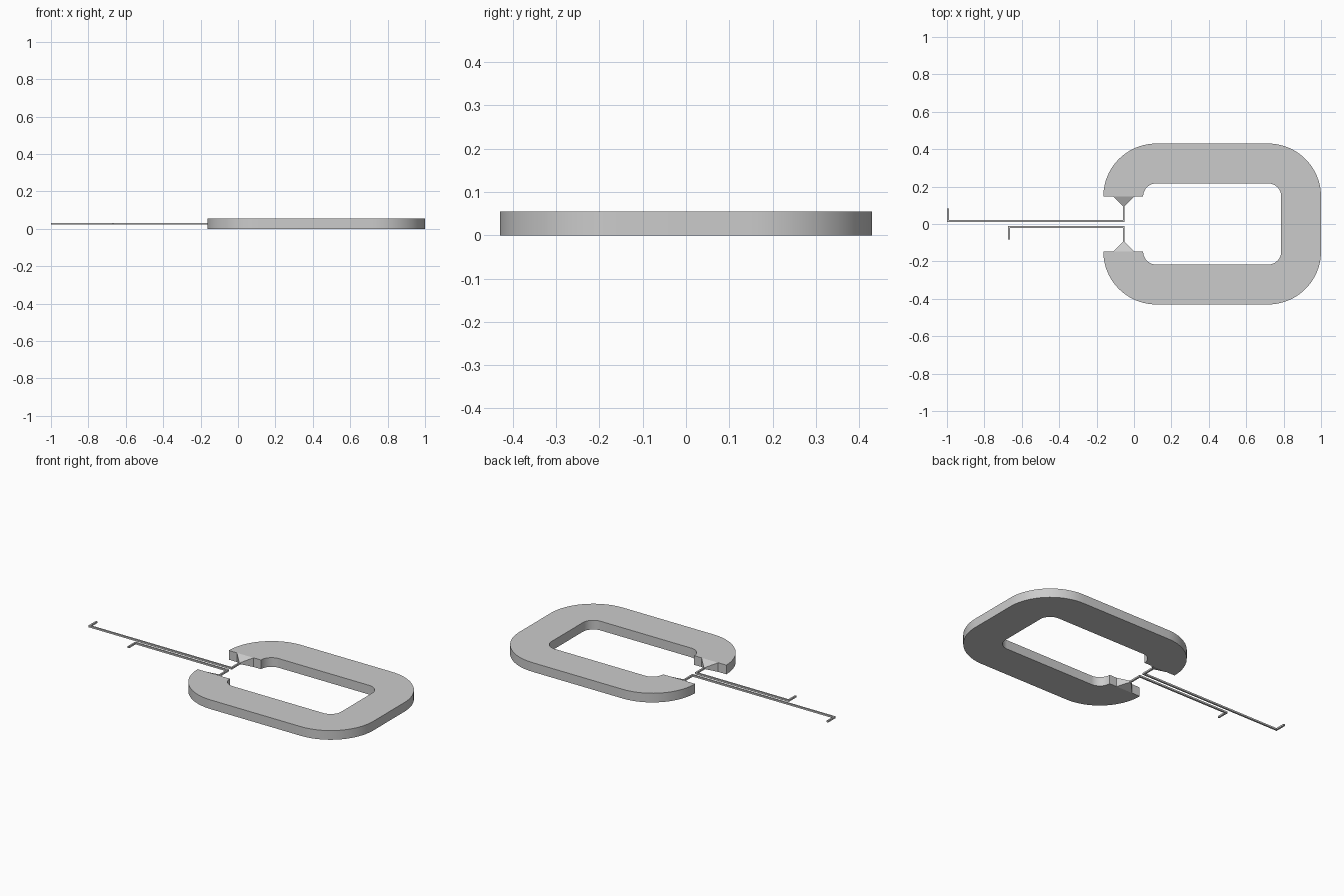
import bpy, bmesh
from math import sin, cos, pi
from mathutils import Vector

if "Cube" in bpy.data.objects:
    bpy.data.objects.remove(bpy.data.objects["Cube"])

H = 0.055          # body thickness
MID = H / 2        # wire centre height
W = 0.005          # wire half width
GAP = 0.147        # half opening of the loop
TIP = 0.096        # funnel tip distance from centre line
CX = -0.055        # centre of the loop's cut ends


def make_object(name, bm):
    bmesh.ops.recalc_face_normals(bm, faces=bm.faces)
    mesh = bpy.data.meshes.new(name)
    bm.to_mesh(mesh)
    bm.free()
    ob = bpy.data.objects.new(name, mesh)
    bpy.context.collection.objects.link(ob)
    return ob


def prism(name, outline, z0, z1):
    bm = bmesh.new()
    face = bm.faces.new([bm.verts.new((x, y, z0)) for x, y in outline])
    ext = bmesh.ops.extrude_face_region(bm, geom=[face])
    top = [v for v in ext["geom"] if isinstance(v, bmesh.types.BMVert)]
    bmesh.ops.translate(bm, verts=top, vec=(0, 0, z1 - z0))
    return make_object(name, bm)


def arc(cx, cy, r, a0, a1, n=20):
    angles = [a0 + (a1 - a0) * i / n for i in range(n + 1)]
    return [(cx + r * cos(a), cy + r * sin(a)) for a in angles]


def loop_side(r):
    # rounded loop from the upper cut end clockwise to the lower cut end
    xl, xr = 0.119, 0.717
    return (arc(xl, GAP, r, pi, pi / 2) + arc(xr, GAP, r, pi / 2, 0)
            + arc(xr, -GAP, r, 0, -pi / 2) + arc(xl, -GAP, r, -pi / 2, -pi))


def wire(name, path):
    # square wire with mitred corners
    pts = [Vector(p) for p in path]
    left, right = [], []
    for i, p in enumerate(pts):
        dirs = []
        if i > 0:
            dirs.append((p - pts[i - 1]).normalized())
        if i < len(pts) - 1:
            dirs.append((pts[i + 1] - p).normalized())
        off = sum((Vector((-d.y, d.x)) for d in dirs), Vector((0, 0))) * W
        left.append(p + off)
        right.append(p - off)
    return prism(name, left + right[::-1], MID - W, MID + W)


def funnel(name, s):
    # four-sided taper from the cut end to the wire
    bm = bmesh.new()
    rings = []
    for y, hx, hz in ((s * GAP, 0.055, MID), (s * TIP, W, W)):
        rings.append([bm.verts.new((CX + a * hx, y, MID + b * hz))
                      for a, b in ((-1, -1), (1, -1), (1, 1), (-1, 1))])
    for i in range(4):
        j = (i + 1) % 4
        bm.faces.new((rings[0][i], rings[0][j], rings[1][j], rings[1][i]))
    for r in rings:
        bm.faces.new(r)
    return make_object(name, bm)


# Open rounded loop
body = prism("loop_body", loop_side(0.283) + loop_side(0.070)[::-1], 0, H)
bpy.context.view_layer.objects.active = body
body.select_set(True)
bpy.ops.object.shade_smooth_by_angle(angle=0.52)

# Tapers and bent lead wires, one long and one short
for side, s, end in (("upper", 1, -0.995), ("lower", -1, -0.668)):
    funnel(side + "_taper", s)
    wire(side + "_lead", [(CX, s * TIP), (CX, s * 0.017),
                          (end, s * 0.017), (end, s * 0.083)])
